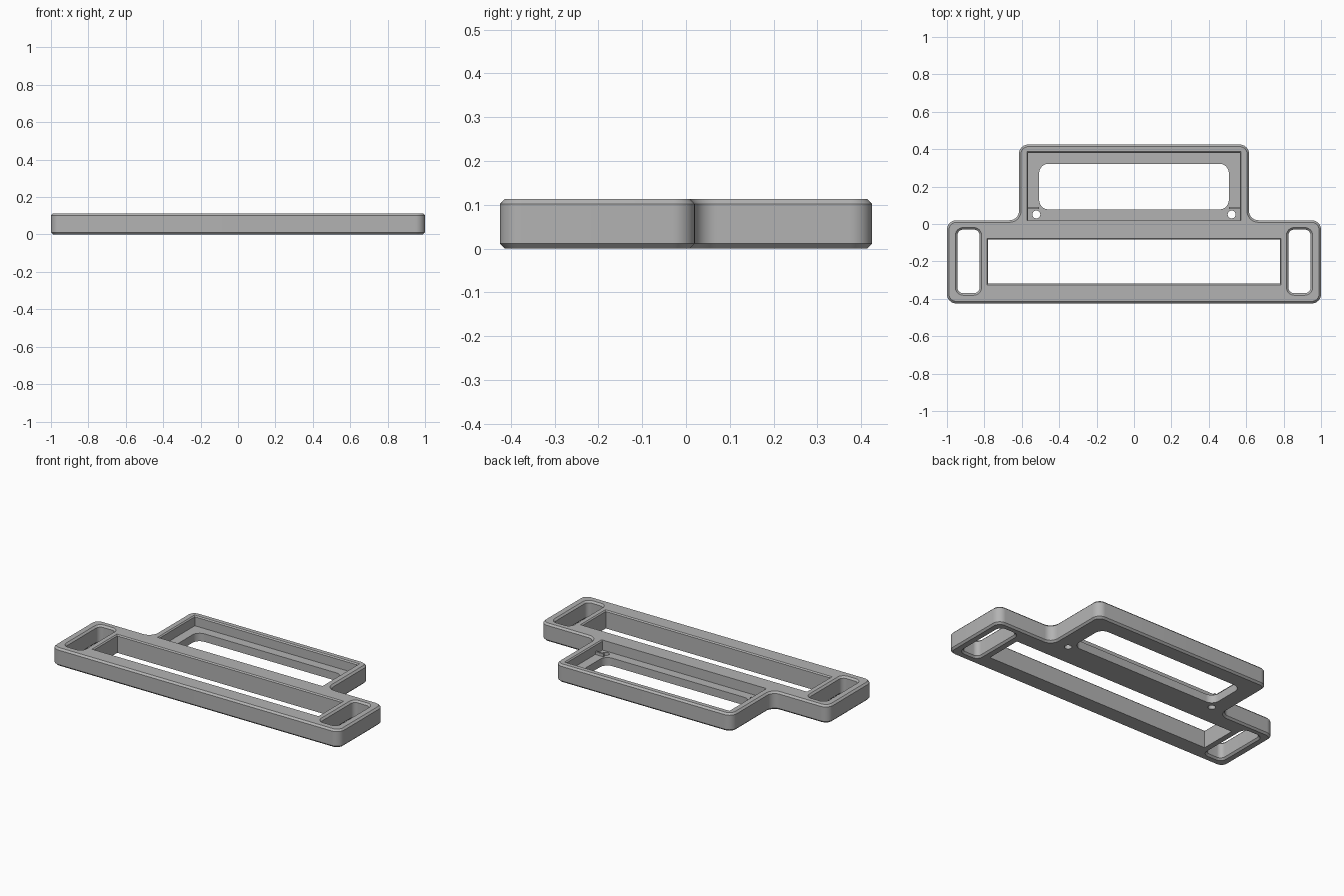
import bpy, bmesh, math
from mathutils import Vector

if "Cube" in bpy.data.objects:
    bpy.data.objects.remove(bpy.data.objects["Cube"])

H = 0.113      # full thickness
FLOOR = 0.05   # height of the pocket floor
C = 0.011      # edge chamfer

grey = bpy.data.materials.new("grey plastic")
grey.diffuse_color = (0.45, 0.45, 0.45, 1)
grey.use_nodes = True
grey.node_tree.nodes["Principled BSDF"].inputs["Base Color"].default_value = grey.diffuse_color


def fillet(corners, steps=10):
    """Round every (x, y, radius) corner of a closed counter-clockwise polygon."""
    out, n = [], len(corners)
    for i, (x, y, r) in enumerate(corners):
        p = Vector((x, y))
        if r <= 0:
            out.append(p)
            continue
        a = (Vector(corners[i - 1][:2]) - p).normalized()
        b = (Vector(corners[(i + 1) % n][:2]) - p).normalized()
        centre = p + (a + b) * r
        for k in range(steps + 1):
            t = k / steps * math.pi / 2
            out.append(centre - b * r * math.cos(t) - a * r * math.sin(t))
    return out


def rect(x0, x1, y0, y1, r):
    """Rounded rectangle as a function of outward offset d."""
    def loop(d):
        q = r + d if r > 0 else 0
        return fillet([(x0 - d, y0 - d, q), (x1 + d, y0 - d, q),
                       (x1 + d, y1 + d, q), (x0 - d, y1 + d, q)])
    return loop


def loft(name, loop, levels):
    """Solid through copies of the loop at (z, offset) levels."""
    bm = bmesh.new()
    rings = [[bm.verts.new((p.x, p.y, z)) for p in loop(d)] for z, d in levels]
    n = len(rings[0])
    for lo, hi in zip(rings, rings[1:]):
        for i in range(n):
            j = (i + 1) % n
            bm.faces.new((lo[i], lo[j], hi[j], hi[i]))
    bm.faces.new(rings[0][::-1])
    bm.faces.new(rings[-1])
    bmesh.ops.recalc_face_normals(bm, faces=bm.faces)
    mesh = bpy.data.meshes.new(name)
    bm.to_mesh(mesh)
    bm.free()
    mesh.materials.append(grey)
    obj = bpy.data.objects.new(name, mesh)
    bpy.context.collection.objects.link(obj)
    return obj


def cut(target, cutter):
    bpy.context.view_layer.objects.active = target
    mod = target.modifiers.new("cut", 'BOOLEAN')
    mod.operation, mod.solver, mod.object = 'DIFFERENCE', 'EXACT', cutter
    bpy.ops.object.modifier_apply(modifier=mod.name)
    bpy.data.objects.remove(cutter)


def body_outline(d):
    """Wide front bar with a narrower back frame, concave fillets between."""
    right = [(1 + d, -0.425 - d, 0.05 + d), (1 + d, 0.02 + d, 0.05 + d),
             (0.615 + d, 0.02 + d, 0.05 - d), (0.615 + d, 0.425 + d, 0.05 + d)]
    return fillet(right + [(-x, y, r) for x, y, r in reversed(right)])


def through(d):
    """Levels of a through hole chamfered by d at both ends."""
    return [(-0.02, d + 0.02), (d, 0), (H - d, 0), (H + 0.02, d + 0.02)]


# Chamfered body
body = loft("frame_body", body_outline, [(0, -C), (C, 0), (H - C, 0), (H, -C)])

# Long front window, sharp corners
cut(body, loft("window_cutter", rect(-0.78, 0.78, -0.318, -0.084, 0),
               [(-0.02, 0), (H - 0.007, 0), (H + 0.02, 0.027)]))

# Strap slots at both ends
for s in (-1, 1):
    x = s * 0.885
    cut(body, loft("slot_cutter", rect(x - 0.059, x + 0.059, -0.37, -0.03, 0.03), through(C)))


# Stepped pocket in the back frame, its front wall left plain
def pocket(d):
    return fillet([(-0.566 - d, 0.02, 0), (0.566 + d, 0.02, 0),
                   (0.566 + d, 0.38 + d, 0), (-0.566 - d, 0.38 + d, 0)])


cut(body, loft("pocket_cutter", pocket, [(FLOOR, 0), (H - 0.007, 0), (H + 0.02, 0.027)]))

# Rounded opening in the pocket floor
cut(body, loft("opening_cutter", rect(-0.507, 0.507, 0.078, 0.322, 0.05),
               [(-0.02, 0), (FLOOR + 0.02, 0)]))

# Screw holes and small locating ribs on the pocket floor
for s in (-1, 1):
    x = s * 0.522
    cut(body, loft("hole_cutter", rect(x - 0.021, x + 0.021, 0.03, 0.072, 0.0209),
                   [(-0.02, 0), (FLOOR + 0.02, 0)]))
    x = s * 0.538
    loft("locating_rib", rect(x - 0.03, x + 0.03, 0.081, 0.092, 0),
         [(FLOOR - 0.005, 0), (FLOOR + 0.018, 0)])

bpy.ops.object.select_all(action='DESELECT')
body.select_set(True)
bpy.context.view_layer.objects.active = body
bpy.ops.object.shade_smooth_by_angle(angle=math.radians(30))
